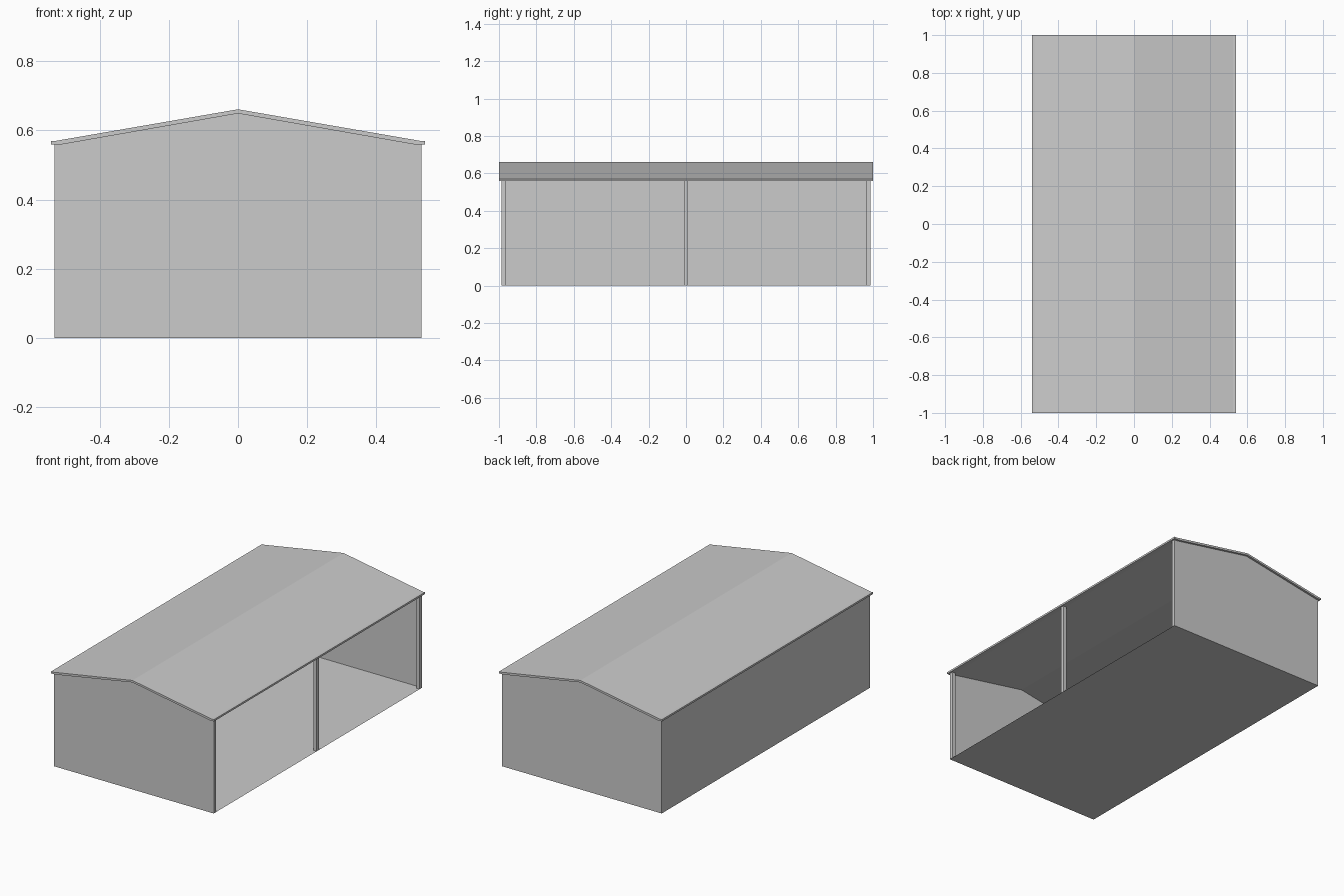
import bpy

if "Cube" in bpy.data.objects:
    bpy.data.objects.remove(bpy.data.objects["Cube"])

HALF_W = 0.53      # wall half width in x
HALF_L = 0.987     # wall half length in y
EAVE = 0.559
POST = 0.022


def mesh_object(name, verts, faces):
    mesh = bpy.data.meshes.new(name)
    mesh.from_pydata(verts, [], faces)
    mesh.update()
    obj = bpy.data.objects.new(name, mesh)
    bpy.context.collection.objects.link(obj)
    return obj


def box(name, center, size):
    bpy.ops.mesh.primitive_cube_add(size=1, location=center)
    obj = bpy.context.object
    obj.name = name
    obj.scale = size
    return obj


# Roof: gabled shell with small flat eaves, swept along y
top = [(-0.54, 0.57), (-0.525, 0.57), (0, 0.661), (0.525, 0.57), (0.54, 0.57)]
under = [(-0.54, EAVE), (-0.512, EAVE), (0, 0.649), (0.512, EAVE), (0.54, EAVE)]
n = len(top)
verts = [(x, y, z) for y in (-1, 1) for x, z in top + under]
faces = []
for i in range(n - 1):
    t, u, b = i, n + i, 2 * n
    faces += [(t, t + 1, b + t + 1, b + t),
              (u + 1, u, b + u, b + u + 1),
              (t + 1, t, u, u + 1),
              (b + t, b + t + 1, b + u + 1, b + u)]
faces += [(0, 2 * n, 3 * n, n), (3 * n - 1, n - 1, 2 * n - 1, 4 * n - 1)]
mesh_object("roof", verts, faces)

# Gable walls at front and back
gable = [(-HALF_W, 0), (HALF_W, 0), (HALF_W, EAVE), (0.512, EAVE),
         (0, 0.649), (-0.512, EAVE), (-HALF_W, EAVE)]
for name, y in (("front_wall", -HALF_L), ("back_wall", HALF_L)):
    order = list(range(len(gable)))
    if y > 0:
        order.reverse()
    mesh_object(name, [(x, y, z) for x, z in gable], [order])

# Closed long wall on the left
mesh_object("left_wall",
            [(-HALF_W, HALF_L, 0), (-HALF_W, -HALF_L, 0),
             (-HALF_W, -HALF_L, EAVE), (-HALF_W, HALF_L, EAVE)],
            [(0, 1, 2, 3)])

# Floor sheet
mesh_object("floor",
            [(-HALF_W, -HALF_L, 0), (HALF_W, -HALF_L, 0),
             (HALF_W, HALF_L, 0), (-HALF_W, HALF_L, 0)],
            [(0, 1, 2, 3)])

# Posts along the open right side
end = HALF_L - POST / 2 - 0.001
for name, y in (("front_post", -end), ("middle_post", 0), ("back_post", end)):
    box(name, (HALF_W - POST / 2, y, EAVE / 2), (POST, POST, EAVE))
